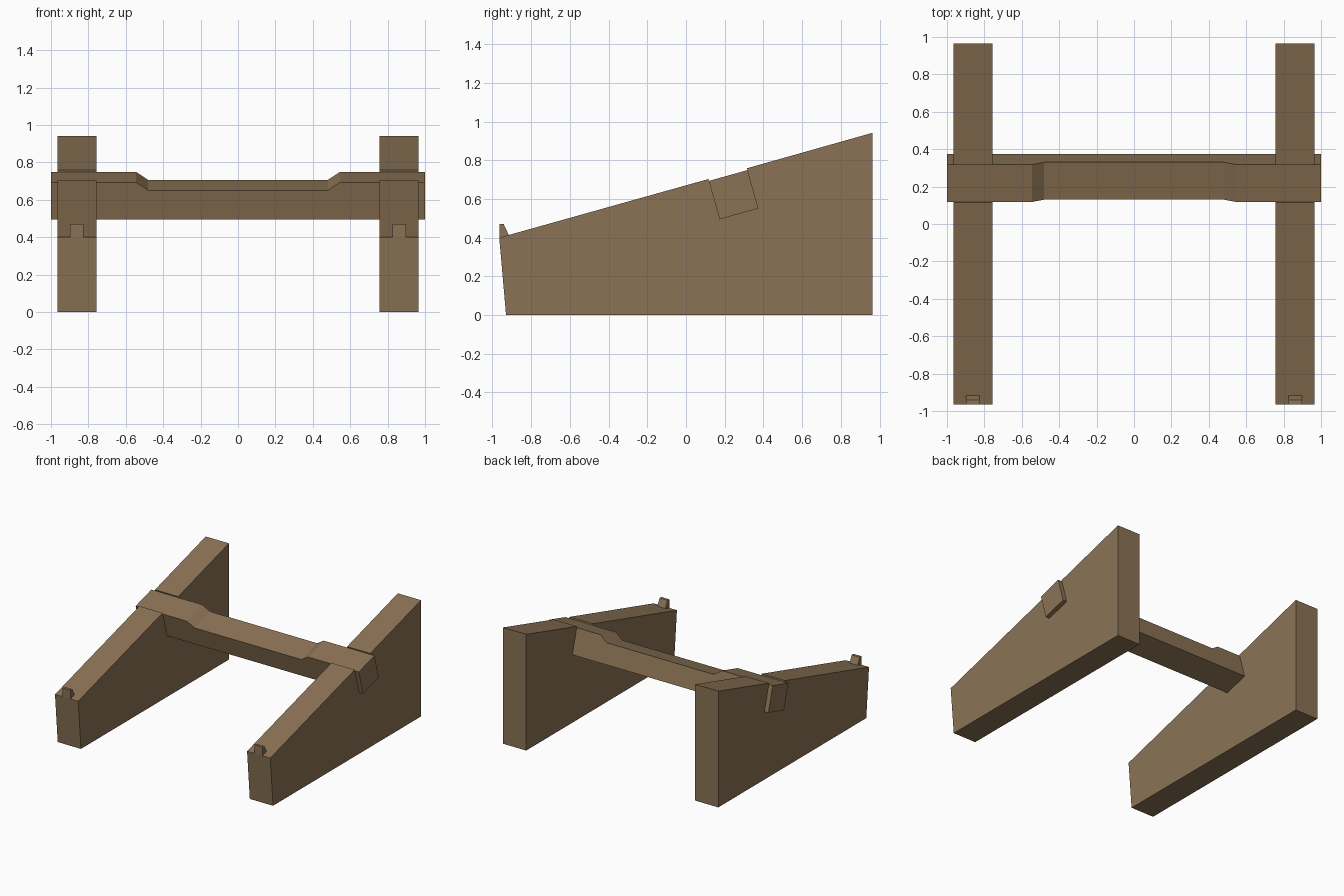
import bpy, bmesh
from mathutils import Vector

if "Cube" in bpy.data.objects:
    bpy.data.objects.remove(bpy.data.objects["Cube"])

wood = bpy.data.materials.new("warm brown")
wood.diffuse_color = (0.258, 0.171, 0.091, 1)
wood.use_nodes = True
wood.node_tree.nodes["Principled BSDF"].inputs["Base Color"].default_value = wood.diffuse_color


def loft(name, sections):
    """Join equal-length rings of (x, [(y, z), ...]) into a capped solid."""
    bm = bmesh.new()
    rings = [[bm.verts.new((x, y, z)) for y, z in prof] for x, prof in sections]
    n = len(rings[0])
    for a, b in zip(rings, rings[1:]):
        for i in range(n):
            j = (i + 1) % n
            bm.faces.new((a[i], a[j], b[j], b[i]))
    bm.faces.new(rings[0])
    bm.faces.new(rings[-1])
    bmesh.ops.recalc_face_normals(bm, faces=bm.faces)
    mesh = bpy.data.meshes.new(name)
    bm.to_mesh(mesh)
    bm.free()
    mesh.materials.append(wood)
    obj = bpy.data.objects.new(name, mesh)
    bpy.context.collection.objects.link(obj)
    return obj


# Tilted crossbar section: front bottom, back bottom, back top, front top
down = Vector((0.271, -0.963))
front_top, back_top = Vector((0.118, 0.693)), Vector((0.318, 0.749))
front_low, back_low = front_top + down * 0.206, back_top + down * 0.206
full = [front_low, back_low, back_top, front_top]
waist = [front_low, back_low, back_top + down * 0.045, front_top + down * 0.045]

# Crossbar with its lowered middle
loft("crossbar", [(-1, full), (-0.545, full), (-0.48, waist),
                  (0.48, waist), (0.545, full), (1, full)])

# Wedge-shaped side rail, notched around the crossbar
lip = down * -0.01
rail = [(-0.93, 0), (0.965, 0), (0.965, 0.942), back_top + lip, back_low,
        front_low, front_top + lip, (-0.965, 0.4)]
# Small stop at the low end of each rail
stop = [(-0.965, 0.398), (-0.965, 0.47), (-0.942, 0.47), (-0.915, 0.412)]

for side, s in (("left", -1), ("right", 1)):
    loft(side + "_rail", [(s * 0.757, rail), (s * 0.965, rail)])
    loft(side + "_stop", [(s * 0.825, stop), (s * 0.897, stop)])
